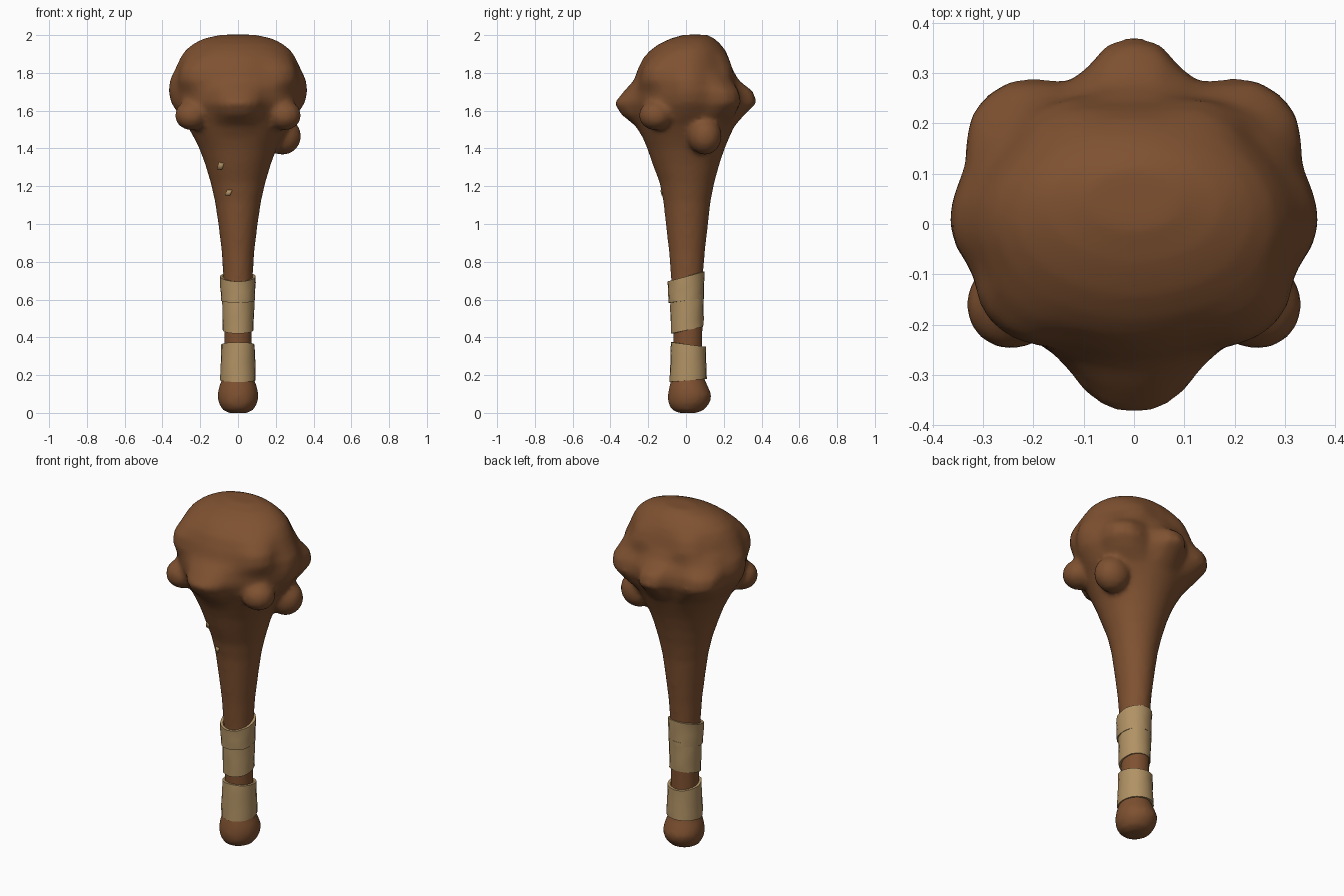
import bpy, bmesh, math, random
from mathutils import Vector

if "Cube" in bpy.data.objects:
    bpy.data.objects.remove(bpy.data.objects["Cube"])

random.seed(4)

def material(name, rgb):
    m = bpy.data.materials.new(name)
    m.diffuse_color = (*rgb, 1)
    m.use_nodes = True
    m.node_tree.nodes["Principled BSDF"].inputs["Base Color"].default_value = m.diffuse_color
    return m

WOOD = material("brown wood", (0.21, 0.082, 0.030))
WRAP = material("tan cloth", (0.44, 0.29, 0.13))

def finish(bm, name, mat):
    bmesh.ops.recalc_face_normals(bm, faces=bm.faces)
    me = bpy.data.meshes.new(name)
    bm.to_mesh(me)
    bm.free()
    me.materials.append(mat)
    for p in me.polygons:
        p.use_smooth = True
    ob = bpy.data.objects.new(name, me)
    bpy.context.collection.objects.link(ob)
    return ob

def loft(bm, rings, caps=True):
    loops = [[bm.verts.new(p) for p in ring] for ring in rings]
    n = len(loops[0])
    for a, b in zip(loops, loops[1:]):
        for i in range(n):
            j = (i + 1) % n
            bm.faces.new((a[i], a[j], b[j], b[i]))
    if caps:
        bm.faces.new(loops[0][::-1])
        bm.faces.new(loops[-1])

# club body profile: z, x radius, y radius, y centre
PROFILE = [
    (0.00, .05, .05, .01), (0.015, .08, .085, .01), (0.05, .102, .11, .015), (0.09, .11, .117, .02),
    (0.13, .103, .106, .015), (0.18, .085, .088, .01), (0.25, .074, .078, .01), (0.42, .074, .078, .01),
    (0.72, .078, .085, .005), (0.85, .086, .095, .005), (1.00, .104, .112, .005), (1.12, .122, .125, .005),
    (1.22, .145, .145, .005), (1.32, .175, .178, 0), (1.40, .205, .205, 0), (1.46, .235, .230, 0),
    (1.52, .268, .255, 0), (1.58, .305, .276, 0), (1.64, .328, .292, 0), (1.70, .336, .284, 0),
    (1.76, .336, .266, -.005), (1.82, .324, .250, -.005), (1.88, .304, .226, 0),
    (1.92, .278, .198, .01), (1.955, .235, .16, .02), (1.982, .18, .115, .035), (2.002, .09, .06, .05),
]
# blunt swellings on the head: angle, z, height, angular spread, z spread
BUMPS = [(90, 1.66, .086, 15, .085), (44, 1.66, .080, 19, .10), (136, 1.66, .080, 19, .10),
         (270, 1.63, .088, 20, .085), (4, 1.70, .032, 18, .11), (176, 1.70, .032, 18, .11),
         (318, 1.80, .04, 17, .08), (222, 1.80, .04, 17, .08),
         (62, 1.84, .025, 14, .06), (118, 1.84, .025, 14, .06)]

def swell(deg, z):
    total = 0
    for a, bz, h, sa, sz in BUMPS:
        d = (deg - a + 180) % 360 - 180
        total += h * math.exp(-abs(d / sa) ** 3 - abs((z - bz) / sz) ** 2.5)
    return total

SEG = 48
rings = []
for z, rx, ry, cy in PROFILE:
    ring = []
    for i in range(SEG):
        t = math.tau * i / SEG
        s = swell(math.degrees(t), z)
        ring.append((math.cos(t) * (rx + s), cy + math.sin(t) * (ry + s), z))
    rings.append(ring)
bm = bmesh.new()
loft(bm, rings)

# knots growing out of the head
def knot(pos, size):
    made = bmesh.ops.create_icosphere(bm, subdivisions=3, radius=1)
    for v in made["verts"]:
        v.co = Vector(pos) + Vector(a * b for a, b in zip(v.co, size))

for side in (-1, 1):
    knot((side * .245, -.16, 1.575), (.09, .09, .08))
knot((.235, .10, 1.465), (.10, .09, .10))
club = finish(bm, "club_body", WOOD)

# fuse the knots into the wood
fuse = club.modifiers.new("fuse", "REMESH")
fuse.mode = "VOXEL"
fuse.voxel_size = .016
fuse.use_smooth_shade = True
soften = club.modifiers.new("soften", "SMOOTH")
soften.factor = .5
soften.iterations = 5

# cloth wraps: thin slanted sleeves, with the slant rising towards +y
def wrap(name, z0, z1, r, cy, slant0, slant1, flare=0.0):
    rings = []
    for k in range(5):
        f = k / 4
        ring = []
        for i in range(20):
            t = math.tau * i / 20
            rr = r + flare * (f - .5) + random.uniform(-.002, .002)
            slant = slant0 + (slant1 - slant0) * f
            ring.append((math.cos(t) * rr, cy + math.sin(t) * (rr + .004),
                         z0 + (z1 - z0) * f + slant * math.sin(t)))
        rings.append(ring)
    inner = [[(x * .84, cy + (y - cy) * .84, z) for x, y, z in ring] for ring in (rings[0], rings[-1])]
    bm = bmesh.new()
    loft(bm, [inner[0]] + rings + [inner[1]], caps=False)
    ob = finish(bm, name, WRAP)
    bpy.ops.object.select_all(action="DESELECT")
    bpy.context.view_layer.objects.active = ob
    ob.select_set(True)
    bpy.ops.object.shade_smooth_by_angle(angle=math.radians(40))

wrap("lower_wrap", .172, .362, .092, .012, .008, -.012, -.006)
wrap("upper_wrap", .438, .615, .084, .006, .018, .014, .003)
wrap("upper_wrap_top_layer", .595, .722, .092, .001, .012, .026, .004)

# small tan flecks on the front of the shaft
def fleck(name, x, z, y, w, h):
    bm = bmesh.new()
    bmesh.ops.create_cube(bm, size=1)
    for v in bm.verts:
        v.co = Vector((x + v.co.x * w + v.co.z * .012, y + v.co.y * .009 - v.co.z * h * .25
                       - v.co.x * w * .5, z + v.co.z * h))
    finish(bm, name, WRAP)

fleck("upper_fleck", -.092, 1.31, -.146, .028, .042)
fleck("lower_fleck", -.05, 1.165, -.121, .028, .03)
